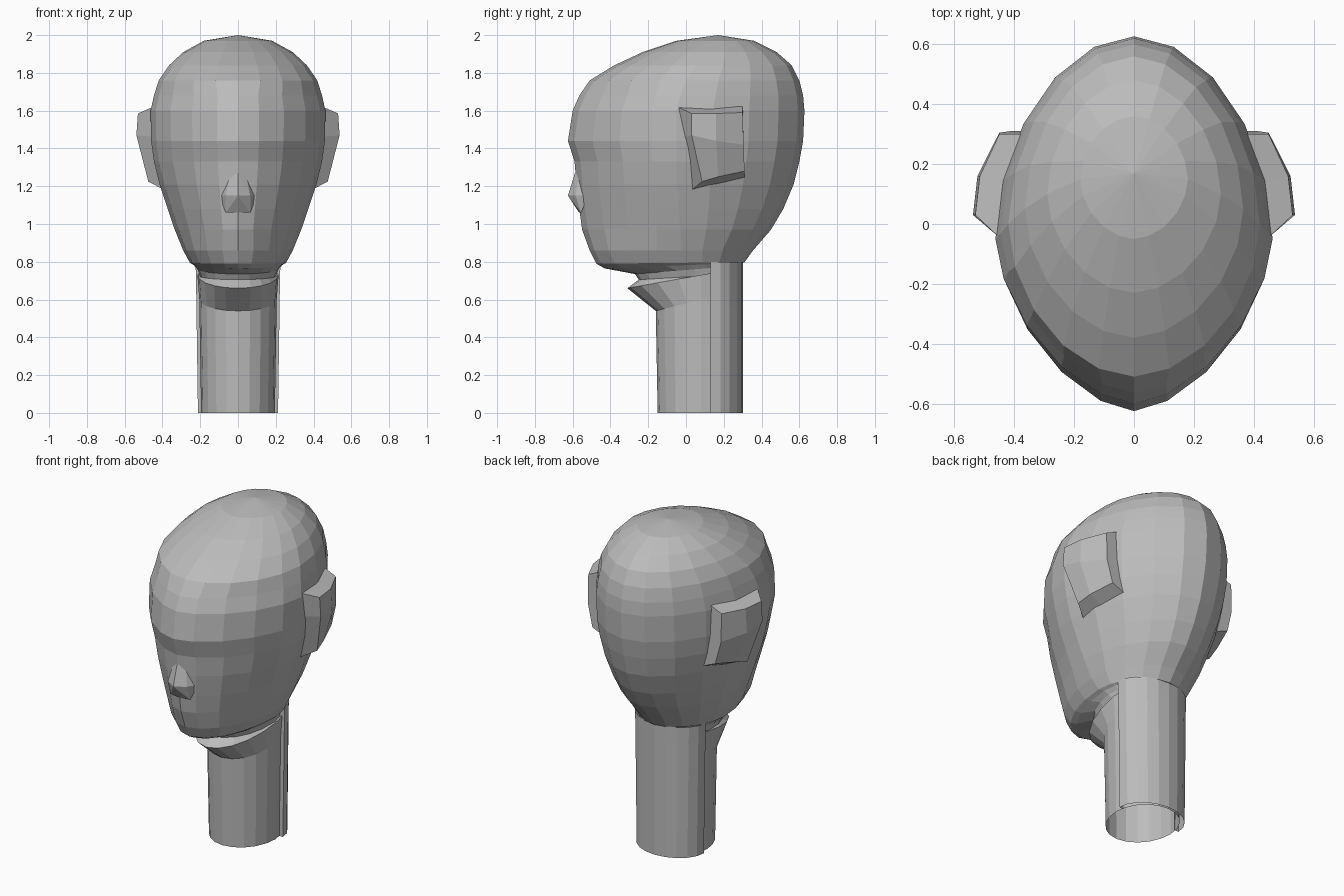
import bpy, bmesh, math

cube = bpy.data.objects.get("Cube")
if cube:
    bpy.data.objects.remove(cube, do_unlink=True)

grey = bpy.data.materials.new("plain grey")
grey.use_nodes = True
grey.diffuse_color = (0.5, 0.5, 0.5, 1)
grey.node_tree.nodes["Principled BSDF"].inputs["Base Color"].default_value = (0.5, 0.5, 0.5, 1)


def finish(name, bm):
    """Turn a bmesh into a flat shaded object."""
    bmesh.ops.recalc_face_normals(bm, faces=bm.faces)
    mesh = bpy.data.meshes.new(name)
    bm.to_mesh(mesh)
    bm.free()
    mesh.materials.append(grey)
    obj = bpy.data.objects.new(name, mesh)
    bpy.context.collection.objects.link(obj)
    return obj


def power(v, e):
    return math.copysign(abs(v) ** e, v)


def outline(z, front, back, w, yc, tilt, p_front, p_back, angles):
    """Egg-shaped cross-section; angle 0 points to the front."""
    pts = []
    for a in angles:
        c, s = math.cos(a), math.sin(a)
        p = p_front if c > 0 else p_back
        reach = yc - front if c > 0 else back - yc
        y = yc - reach * power(c, 2 / p)
        pts.append((w * power(s, 2 / p), y, z + tilt * (y - front)))
    return pts


def loft(bm, rings, closed=True):
    rows = [[bm.verts.new(p) for p in ring] for ring in rings]
    n = len(rows[0])
    for low, high in zip(rows, rows[1:]):
        for i in range(n if closed else n - 1):
            j = (i + 1) % n
            bm.faces.new((low[i], low[j], high[j], high[i]))
    return rows


SIDES = 20
turn = [2 * math.pi * i / SIDES for i in range(SIDES)]

# Neck and throat: height, front, back, half width, widest y, tilt
neck_rings = [
    (0.00, -0.15, 0.29, 0.195, 0.08, 0.0),
    (0.54, -0.16, 0.29, 0.205, 0.08, 0.25),
    (0.66, -0.31, 0.29, 0.215, 0.08, 0.18),
    (0.705, -0.25, 0.29, 0.20, 0.06, 0.06),
]
# Jaw, face and skull
head_rings = [
    (0.735, -0.27, 0.29, 0.215, 0.04, 0.08),
    (0.765, -0.43, 0.30, 0.235, 0.02, 0.04),
    (0.79, -0.475, 0.31, 0.255, 0.0, 0.01),
    (0.86, -0.51, 0.355, 0.29, -0.02, 0.0),
    (0.97, -0.55, 0.45, 0.335, -0.03, 0.0),
    (1.08, -0.565, 0.515, 0.372, -0.04, 0.0),
    (1.21, -0.58, 0.57, 0.415, -0.05, 0.0),
    (1.33, -0.59, 0.60, 0.445, -0.05, 0.0),
    (1.44, -0.625, 0.62, 0.46, -0.05, 0.0),
    (1.60, -0.60, 0.627, 0.463, -0.05, 0.0),
    (1.68, -0.565, 0.62, 0.445, -0.03, 0.0),
    (1.76, -0.51, 0.60, 0.42, 0.0, 0.0),
    (1.84, -0.38, 0.56, 0.365, 0.05, 0.0),
    (1.91, -0.23, 0.48, 0.29, 0.10, 0.0),
    (1.97, -0.05, 0.36, 0.18, 0.15, 0.0),
]
bm = bmesh.new()
rings = [outline(*r, 2, 2, turn) for r in neck_rings]
rings += [outline(*r, 1.85 if r[0] < 0.9 or r[0] > 1.7 else 1.65, 1.88, turn) for r in head_rings]
rows = loft(bm, rings)
crown = bm.verts.new((0, 0.17, 2.0))
for i in range(SIDES):
    bm.faces.new((rows[-1][i], rows[-1][(i + 1) % SIDES], crown))
finish("head_and_neck", bm)

# Nape: a slightly wider shell around the back of the neck
bm = bmesh.new()
half = [math.pi / 2 + math.pi * i / 10 for i in range(11)]
shell = []
for z, w in ((0, 0.212), (0.55, 0.22), (0.70, 0.222), (0.80, 0.225)):
    arc = outline(z, 0, 0.302, w, 0.13, 0, 2, 2, half)
    shell.append([(w - 0.03, 0.13, z)] + arc + [(0.03 - w, 0.13, z)])
loft(bm, shell, closed=False)
finish("nape", bm)

# Nose: a wedge with a flat slanted underside
bm = bmesh.new()
for x, y, z in ((0, -0.625, 1.15), (0, -0.588, 1.27), (0, -0.566, 1.06)):
    bm.verts.new((x, y, z))
for s in (-1, 1):
    for x, y, z in ((0.065, -0.585, 1.15), (0.065, -0.555, 1.06),
                    (0.10, -0.52, 1.15), (0.04, -0.56, 1.27)):
        bm.verts.new((s * x, y, z))
bmesh.ops.convex_hull(bm, input=bm.verts)
finish("nose", bm)

# Ears: faceted plates with slanted rims sunk into the head
ear_outer = [
    [(0.53, 0.03, 1.585), (0.515, 0.16, 1.585), (0.45, 0.30, 1.59)],
    [(0.538, 0.03, 1.47), (0.523, 0.16, 1.44), (0.45, 0.305, 1.42)],
    [(0.475, 0.085, 1.225), (0.46, 0.17, 1.25), (0.415, 0.31, 1.28)],
]
ear_base = {
    (0, 0): (0.45, -0.045, 1.62), (0, 1): (0.42, 0.13, 1.615), (0, 2): (0.36, 0.30, 1.63),
    (1, 2): (0.36, 0.305, 1.42), (2, 2): (0.32, 0.31, 1.24), (2, 1): (0.37, 0.17, 1.21),
    (2, 0): (0.39, 0.03, 1.18), (1, 0): (0.44, -0.01, 1.46),
}
for name, s in (("left_ear", 1), ("right_ear", -1)):
    bm = bmesh.new()
    grid = loft(bm, [[(s * x, y, z) for x, y, z in row] for row in ear_outer], closed=False)
    rim = [(grid[r][c], bm.verts.new((s * x, y, z))) for (r, c), (x, y, z) in ear_base.items()]
    for (a, b), (c, d) in zip(rim, rim[1:] + rim[:1]):
        bm.faces.new((a, c, d, b))
    finish(name, bm)
